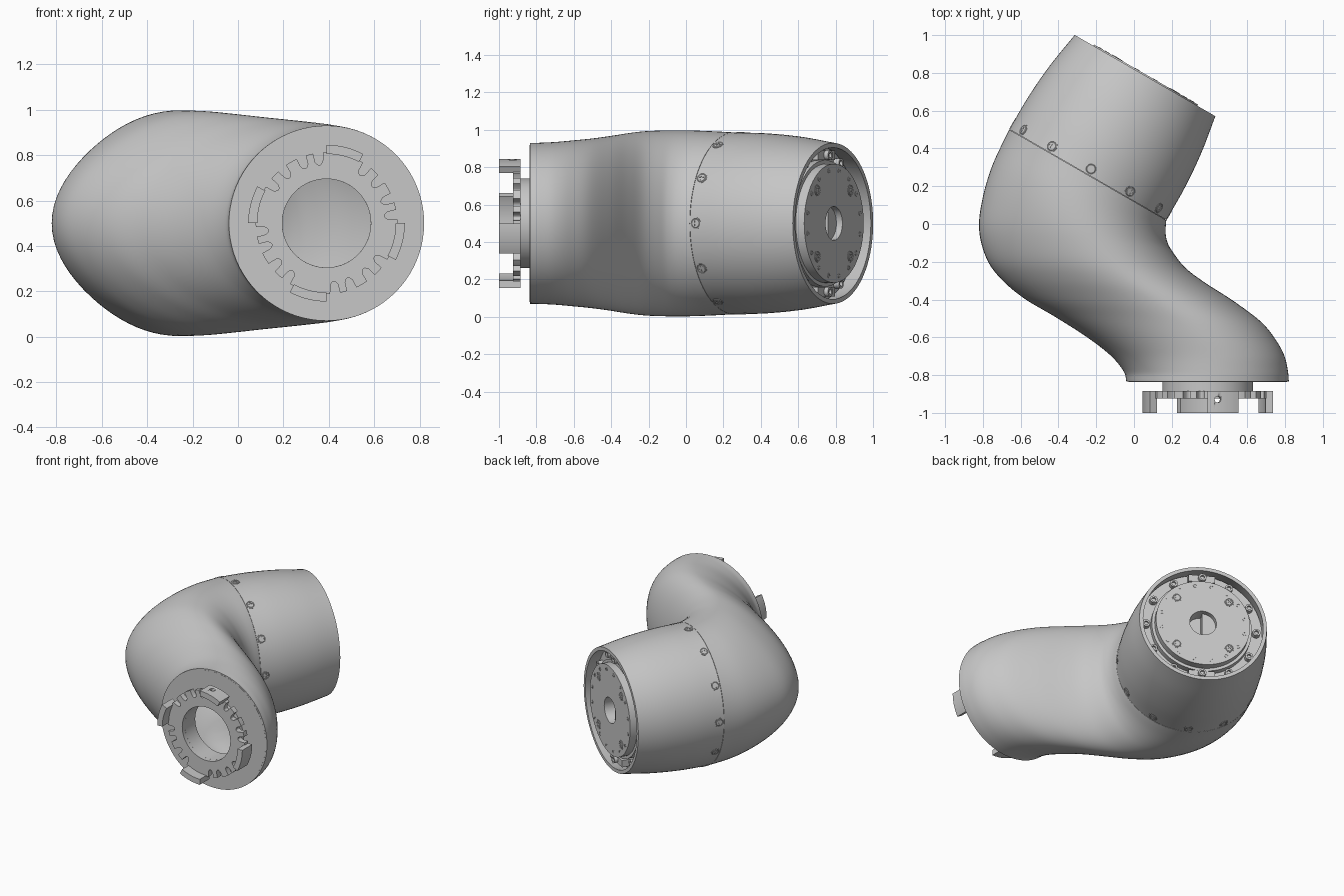
import bpy, bmesh
from math import radians, sin, cos, pi
from mathutils import Vector, Matrix

cube = bpy.data.objects.get("Cube")
if cube:
    bpy.data.objects.remove(cube, do_unlink=True)

grey = bpy.data.materials.new("body grey")
grey.use_nodes = True
grey.diffuse_color = (0.57, 0.57, 0.57, 1)
grey.node_tree.nodes["Principled BSDF"].inputs["Base Color"].default_value = grey.diffuse_color


def frame(origin, z_axis, x_axis):
    """Placement matrix whose z points along z_axis."""
    z, x = Vector(z_axis).normalized(), Vector(x_axis).normalized()
    m = Matrix((x, z.cross(x), z)).transposed().to_4x4()
    m.translation = origin
    return m


def place(name, mesh, matrix):
    ob = bpy.data.objects.new(name, mesh)
    ob.matrix_world = matrix
    bpy.context.collection.objects.link(ob)
    return ob


def loft_mesh(name, rings, closed=False):
    """Skin equal-length rings; cap the ends unless the rings form a loop."""
    bm = bmesh.new()
    rows = [[bm.verts.new(p) for p in ring] for ring in rings]
    pairs = list(zip(rows, rows[1:]))
    if closed:
        pairs.append((rows[-1], rows[0]))
    else:
        bm.faces.new(rows[0])
        bm.faces.new(rows[-1])
    n = len(rows[0])
    for a, b in pairs:
        for i in range(n):
            j = (i + 1) % n
            bm.faces.new((a[i], a[j], b[j], b[i]))
    bmesh.ops.recalc_face_normals(bm, faces=bm.faces)
    for f in bm.faces:
        f.smooth = True
    for e in bm.edges:
        e.smooth = e.calc_face_angle(0) < radians(32)
    mesh = bpy.data.meshes.new(name)
    bm.to_mesh(mesh)
    bm.free()
    mesh.materials.append(grey)
    return mesh


def circle(r, z, n):
    return [(r * cos(2 * pi * i / n), r * sin(2 * pi * i / n), z) for i in range(n)]


def turned(name, profile, closed=False, n=72):
    return loft_mesh(name, [circle(r, z, n) for r, z in profile], closed)


def tube(name, r_in, r_out, z0, z1, matrix):
    profile = [(r_in, z0), (r_out, z0), (r_out, z1), (r_in, z1)]
    return place(name, turned(name, profile, closed=True), matrix)


# Frames of the two joint ends and of the seam
axis, across = Vector((0.5, 0.866, 0)), Vector((0.866, -0.5, 0))
up = Vector((0, 0, 1))
seam_centre = Vector((-0.245, 0.26, 0.5))
front = frame((0.39, -0.835, 0.5), -Vector((0, 1, 0)), (1, 0, 0))
rear = frame((0.06, 0.785, 0.5), axis, across)


def spline(points, steps=6):
    pts = [Vector(p) for p in points]
    pts = [2 * pts[0] - pts[1]] + pts + [2 * pts[-1] - pts[-2]]
    out = []
    for a, b, c, d in zip(pts, pts[1:], pts[2:], pts[3:]):
        for k in range(steps):
            t = k / steps
            out.append(0.5 * (2 * b + (c - a) * t + (2 * a - 5 * b + 4 * c - d) * t * t
                              + (3 * b - a - 3 * c + d) * t ** 3))
    return out + [pts[-2]]


# Egg-shaped section: ridge skewed towards the right, left flank tapered
def egg(section, inset, n=80):
    lx, ly, rx, ry, h, skew, taper = section
    left, right = Vector((lx, ly, 0.5)), Vector((rx, ry, 0.5))
    mid, half = (left + right) / 2, (right - left) / 2
    shrink = 1 - inset / half.length
    ring = []
    for i in range(n):
        c, s = cos(2 * pi * i / n), sin(2 * pi * i / n)
        reach = 1 - skew if c > 0 else (1 + skew) * (1 - taper * s * s)
        ring.append(mid + half * (skew + c * reach) * shrink + up * (h - inset) * s)
    return ring


# Hollow shells; sections are left x, y, right x, y, half height, skew, taper
def shell(name, sections, wall=0.025):
    path = spline(sections)
    rings = [egg(s, 0) for s in path] + [egg(s, wall) for s in reversed(path)]
    place(name, loft_mesh(name, rings, closed=True), Matrix())


shell("elbow_shell", [
    (-.661, .5, .171, .02, .486, 0, 0), (-.75, .31, .167, -.04, .493, .05, .07),
    (-.803, .13, .175, -.09, .497, .11, .14), (-.82, -.03, .2, -.14, .497, .17, .2),
    (-.782, -.18, .27, -.23, .493, .2, .22), (-.705, -.29, .375, -.31, .483, .21, .22),
    (-.58, -.395, .53, -.41, .467, .21, .2), (-.42, -.49, .675, -.52, .453, .18, .16),
    (-.255, -.595, .755, -.62, .443, .13, .1), (-.125, -.695, .797, -.7, .435, .07, .05),
    (-.055, -.78, .815, -.78, .431, .02, .02), (-.04, -.835, .82, -.835, .43, 0, 0)])


def straight_section(distance, half, height):
    c = seam_centre + axis * distance
    l, r = c - across * half, c + across * half
    return (l.x, l.y, r.x, r.y, height, 0, 0)


shell("end_cover", [straight_section(*s) for s in (
    (.002, .48, .486), (.2, .479, .481), (.4, .463, .463), (.607, .43, .43))])
tube("seam_lining", .43, .472, -.03, .03, frame(seam_centre, axis, across))

# Flush cross-head screw, shared by all places
corners = [(.015, -.004), (.015, .004), (.004, .004)]
plus = [Matrix.Rotation(q * pi / 2, 2) @ Vector(c) for q in range(4) for c in corners]
rim = [(cos(radians(30 * i - 15)), sin(radians(30 * i - 15))) for i in range(12)]
screw = loft_mesh("screw", [[(r * x, r * y, z) for x, y in rim] for r, z in (
    (.032, -.015), (.032, .002), (.027, .002), (.025, .0005), (.022, .003))]
    + [[(p.x, p.y, z) for p in plus] for z in (.003, .0005)])

for i in range(12):
    a = radians(30 * i)
    out = across * cos(a) + up * sin(a)
    spot = seam_centre + axis * .036 + across * .479 * cos(a) + up * .485 * sin(a)
    place("seam_screw", screw, frame(spot, out, axis))

# Front coupling: face plate, neck and notched ring
tube("front_plate", .195, .42, -.04, .001, front)
tube("coupling_neck", .195, .24, -.06, .06, front)


def notch_radius(degree):
    for centre in (7, 21, 39, 55):
        off = abs(degree % 90 - centre)
        if off <= 3.5:
            return .258 + .015 * (off / 3.5) ** 2
    return .312


outline = [(notch_radius(d / 2), radians(d / 2)) for d in range(720)]


def notched(z):
    return [(r * cos(a), r * sin(a), z) for r, a in outline]


place("notched_ring", loft_mesh("notched_ring", [
    circle(.195, .05, 720), notched(.05), notched(.09), circle(.195, .09, 720)],
    closed=True), front)

# Four claws, the top one with a radial pin hole
box = [(.305, .05), (.345, .05), (.345, .165), (.305, .165)]
claw = loft_mesh("claw", [[(r * cos(a), r * sin(a), z) for r, z in box]
                          for a in (radians(62 + 2 * k) for k in range(15))])
claws = [place("claw", claw, front @ Matrix.Rotation(i * pi / 2, 4, "Z")) for i in range(4)]
pin_angle = radians(81)
pin = frame((0, 0, .094), (cos(pin_angle), sin(pin_angle), 0), up)
cutter = place("pin_hole_cutter", turned("pin_hole_cutter", [(.017, .2), (.017, .5)], n=20),
               front @ pin)
cutter.hide_render = True
cutter.hide_viewport = True
hole = claws[0].modifiers.new("pin hole", "BOOLEAN")
hole.operation, hole.solver, hole.object = "DIFFERENCE", "EXACT", cutter

# Rear drive: deep bolt ring, stepped disc and half-blocked centre bore
tube("bolt_ring", .3, .415, -.13, -.09, rear)
tube("drive_step", .3, .338, -.1, -.045, rear)
tube("drive_disc", .09, .318, -.1, .007, rear)
place("bore_floor", turned("bore_floor", [(.1, -.13), (.1, -.09)]), rear)
half_disc = [(.092 * cos(pi * i / 16), .092 * sin(pi * i / 16)) for i in range(17)]
place("bore_block", loft_mesh("bore_block", [
    [(x, y, z) for x, y in half_disc] for z in (-.1, -.03)]),
    rear @ Matrix.Rotation(pi / 2, 4, "Z"))


def around(name, mesh, count, radius, height, start=0):
    for i in range(count):
        turn = Matrix.Rotation(radians(start + 360 * i / count), 4, "Z")
        place(name, mesh, rear @ turn @ Matrix.Translation((radius, 0, height)))


around("drive_screw", screw, 4, .25, .007, 45)
stud = turned("drive_stud", [(.013, -.01), (.013, .002), (.009, .002), (.009, .0005)], n=12)
around("drive_stud", stud, 16, .285, .007, 11)
bolt = turned("ring_bolt", [(.026, -.03), (.026, .025), (.014, .025), (.014, .01)], n=20)
around("ring_bolt", bolt, 12, .372, -.08)

# Clamp blocks at the top and bottom of the rear ring
block = loft_mesh("clamp_block", [
    [(x, y, z) for x, y in ((-.025, -.09), (.025, -.09), (.025, .09), (-.025, .09))]
    for z in (-.1, -.04)])
around("clamp_block", block, 2, .365, 0, 90)
around("clamp_bolt", bolt, 2, .365, -.04, 90)
